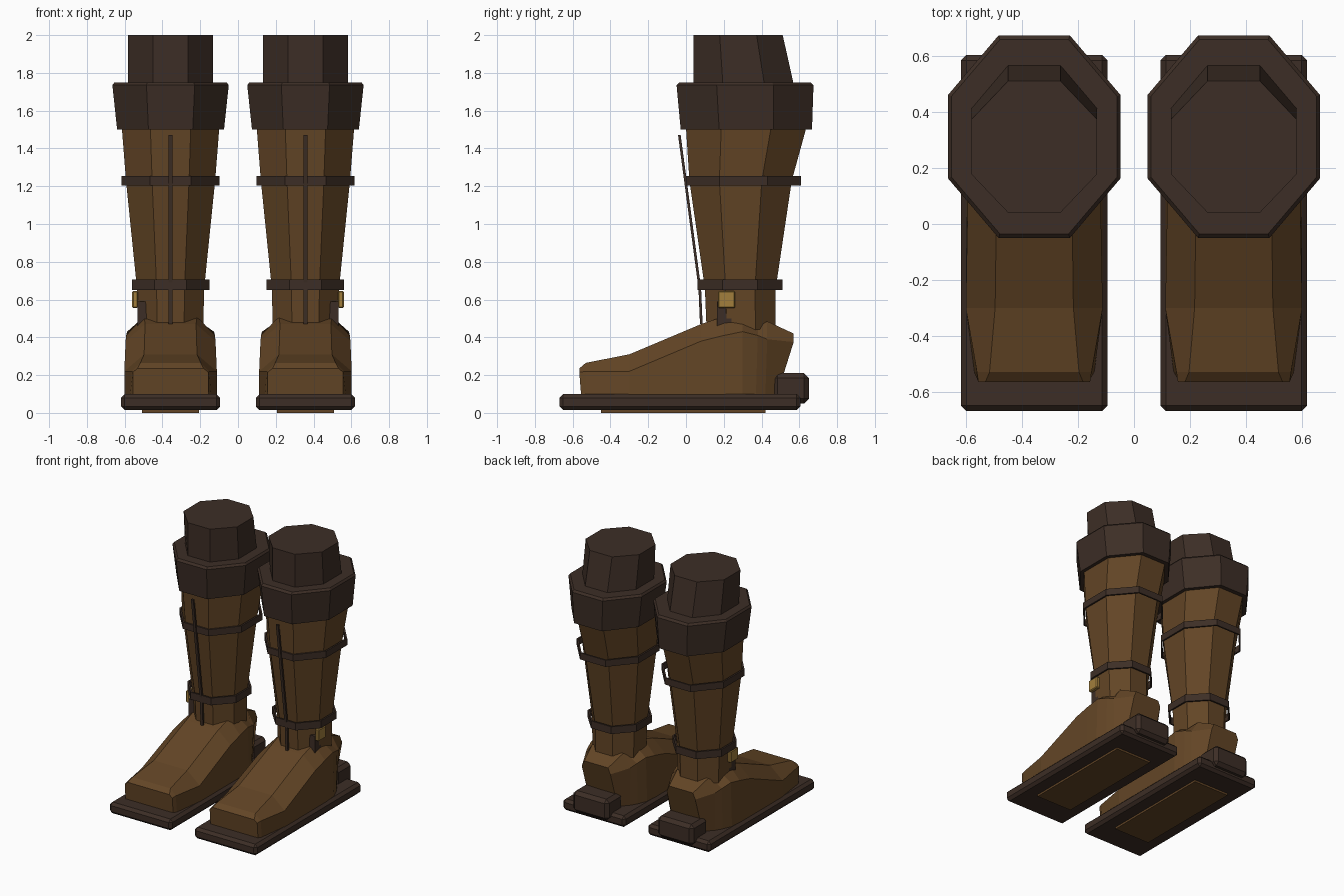
import bpy, bmesh, math

if "Cube" in bpy.data.objects:
    bpy.data.objects.remove(bpy.data.objects["Cube"])


def material(name, rgb):
    m = bpy.data.materials.new(name)
    m.diffuse_color = (*rgb, 1)
    m.use_nodes = True
    m.node_tree.nodes["Principled BSDF"].inputs["Base Color"].default_value = m.diffuse_color
    return m


TAN = material("tan_leather", (0.125, 0.060, 0.019))
DARK = material("dark_leather", (0.046, 0.027, 0.019))
BRASS = material("brass", (0.36, 0.21, 0.045))
CX = 0.357
OCT = [math.radians(22.5 + 45 * i) for i in range(8)]
K = 1 / math.cos(math.radians(22.5))


def finish(name, bm, mat, bevel=0):
    """Turn a boot-local mesh into a right and a mirrored left object."""
    if bevel:
        bmesh.ops.bevel(bm, geom=bm.edges[:], offset=bevel, segments=1, affect='EDGES')
    for side, s in (("right", 1), ("left", -1)):
        b = bm.copy()
        for v in b.verts:
            v.co.x = s * (v.co.x + CX)
        bmesh.ops.recalc_face_normals(b, faces=b.faces[:])
        me = bpy.data.meshes.new(f"{side}_{name}")
        b.to_mesh(me)
        b.free()
        me.materials.append(mat)
        bpy.context.collection.objects.link(bpy.data.objects.new(me.name, me))
    bm.free()


def loft(name, loops, mat, closed=False):
    """Skin equal-length loops of points; cap the ends or close the ring."""
    bm = bmesh.new()
    rings = [[bm.verts.new(p) for p in loop] for loop in loops]
    n = len(rings[0])
    pairs = list(zip(rings, rings[1:])) + ([(rings[-1], rings[0])] if closed else [])
    for a, b in pairs:
        for i in range(n):
            j = (i + 1) % n
            bm.faces.new((a[i], a[j], b[j], b[i]))
    if not closed:
        bm.faces.new(rings[0])
        bm.faces.new(rings[-1])
    finish(name, bm, mat)


def octagon(z, rx, y0, y1):
    """Flat-sided octagon with half width rx, spanning y0 to y1."""
    cy, ry = (y0 + y1) / 2, (y1 - y0) / 2
    return [(K * rx * math.cos(a), cy + K * ry * math.sin(a), z) for a in OCT]


def box(name, lo, hi, mat, bevel=0):
    bm = bmesh.new()
    bmesh.ops.create_cube(bm, size=1)
    for v in bm.verts:
        v.co = [(l + h) / 2 + c * (h - l) for l, h, c in zip(lo, hi, v.co)]
    finish(name, bm, mat, bevel)


# Sole, its underside panel and the heel block
box("sole", (-0.263, -0.67, 0.015), (0.263, 0.605, 0.10), DARK, 0.02)
box("sole_panel", (-0.15, -0.45, 0.0), (0.15, 0.42, 0.03), TAN)
box("heel_block", (-0.15, 0.46, 0.05), (0.15, 0.65, 0.21), DARK, 0.025)

# Foot: y low, y high, low half width, shoulder z and half width, top z and half width
FOOT = [(-0.555, -0.565, 0.20, 0.215, 0.20, 0.235, 0.175),
        (-0.53, -0.53, 0.215, 0.22, 0.205, 0.265, 0.16),
        (-0.30, -0.30, 0.245, 0.22, 0.245, 0.31, 0.14),
        (0.08, 0.08, 0.245, 0.38, 0.238, 0.47, 0.135),
        (0.20, 0.20, 0.245, 0.41, 0.235, 0.51, 0.14),
        (0.30, 0.30, 0.24, 0.43, 0.23, 0.485, 0.15),
        (0.37, 0.38, 0.21, 0.41, 0.21, 0.455, 0.14),
        (0.42, 0.43, 0.18, 0.39, 0.19, 0.485, 0.13),
        (0.48, 0.57, 0.12, 0.375, 0.12, 0.42, 0.10)]
loft("foot", [[(-lw, yl, 0.09), (-sw, yh, sz), (-tw, yh, tz),
               (tw, yh, tz), (sw, yh, sz), (lw, yl, 0.09)]
              for yl, yh, lw, sz, sw, tz, tw in FOOT], TAN)

# Ankle and flared shaft
loft("shaft", [octagon(0.42, 0.172, 0.11, 0.475), octagon(0.66, 0.178, 0.10, 0.475),
               octagon(1.23, 0.236, 0.018, 0.56), octagon(1.51, 0.258, 0.0, 0.637)], TAN)

# Straps: thin rings standing slightly off the shaft
for name, z, h, rx, y0, y1 in (("upper_strap", 1.205, 0.05, 0.26, 0.0, 0.61),
                               ("lower_strap", 0.65, 0.055, 0.205, 0.062, 0.51)):
    t = 0.012
    loft(name, [octagon(z, rx, y0, y1), octagon(z + h, rx, y0, y1),
                octagon(z + h, rx - t, y0 + t, y1 - t),
                octagon(z, rx - t, y0 + t, y1 - t)], DARK, closed=True)

# Cuff with a bevelled rim, and the leg stub rising from it
loft("cuff", [octagon(1.50, 0.283, -0.028, 0.667), octagon(1.735, 0.308, -0.05, 0.675),
              octagon(1.75, 0.297, -0.035, 0.66)], DARK)
loft("leg_stub", [octagon(1.74, 0.225, 0.04, 0.57), octagon(2.0, 0.225, 0.04, 0.512)], DARK)

# Front lace strip
loft("lace", [[(-0.01, y, z), (0.01, y, z), (0.01, y + 0.014, z), (-0.01, y + 0.014, z)]
              for y, z in ((0.074, 0.47), (0.066, 0.66), (-0.042, 1.47))], DARK)

# Outer buckle and the tab behind it
box("buckle", (0.172, 0.17, 0.555), (0.203, 0.26, 0.645), BRASS, 0.006)
box("buckle_tab", (0.12, 0.165, 0.46), (0.174, 0.24, 0.59), DARK)
